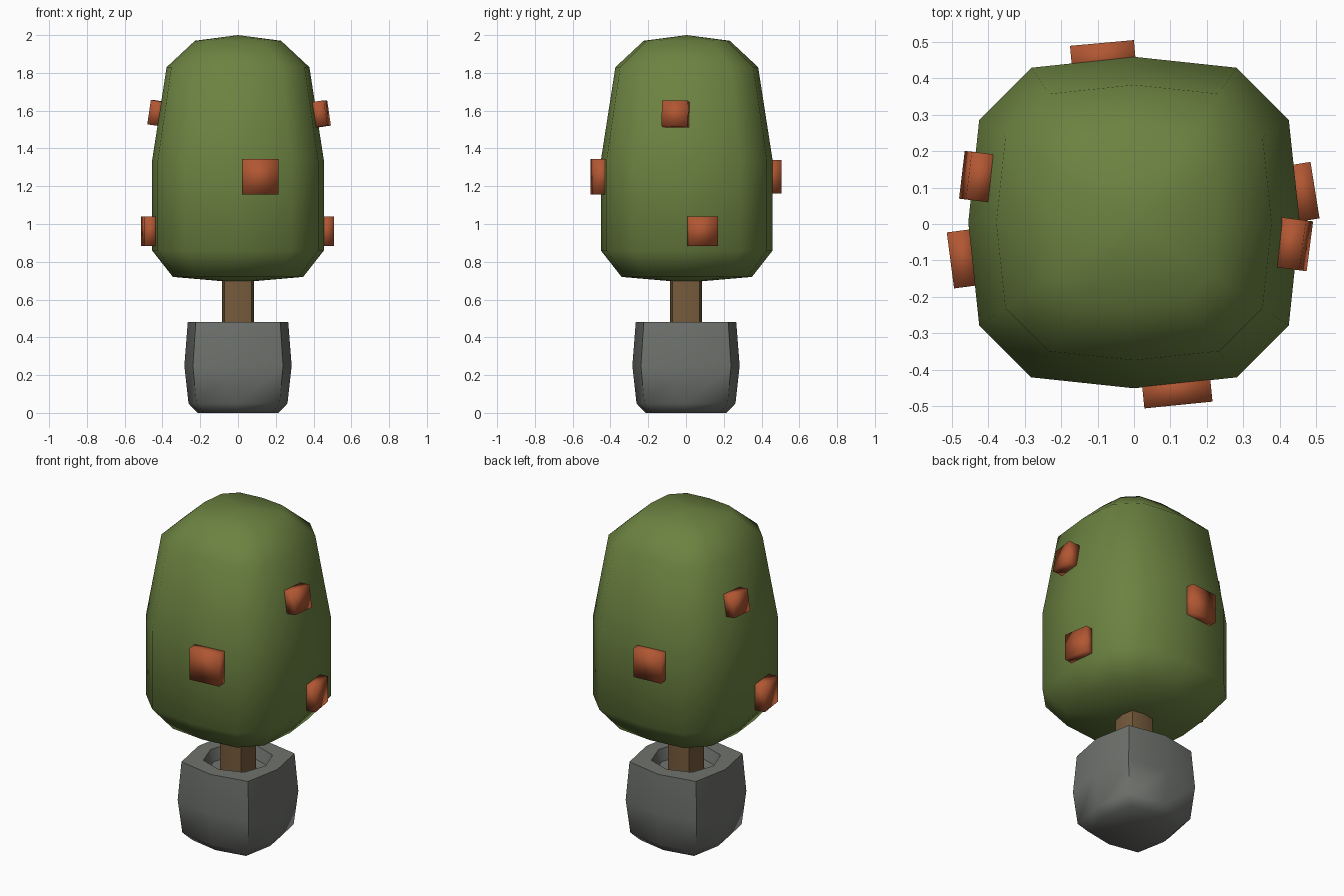
import bpy, bmesh, math
from mathutils import Vector

if "Cube" in bpy.data.objects:
    bpy.data.objects.remove(bpy.data.objects["Cube"])


def material(name, rgb):
    m = bpy.data.materials.new(name)
    m.diffuse_color = (*rgb, 1)
    m.use_nodes = True
    m.node_tree.nodes["Principled BSDF"].inputs["Base Color"].default_value = m.diffuse_color
    return m


GREEN = material("leaf green", (0.150, 0.225, 0.053))
BROWN = material("bark brown", (0.180, 0.105, 0.045))
GREY = material("stone grey", (0.160, 0.170, 0.155))
RUST = material("rust fruit", (0.440, 0.095, 0.032))

# one side of each cross-section (unit half-width), turned four times
BULGED_SQUARE = [(1, 0), (0.84, 0.84)]
ROUND_HOLE = [(1, 0), (0.74, 0.74)]
CHAMFERED = [(1, 0), (0.934, 0.62), (0.62, 0.934)]


def section(side):
    pts, cur = [], side
    for _ in range(4):
        pts += cur
        cur = [(-y, x) for x, y in cur]
    return pts


def finish(bm, name, mat, angle):
    bmesh.ops.recalc_face_normals(bm, faces=bm.faces)
    me = bpy.data.meshes.new(name)
    bm.to_mesh(me)
    bm.free()
    ob = bpy.data.objects.new(name, me)
    bpy.context.collection.objects.link(ob)
    me.materials.append(mat)
    bpy.ops.object.select_all(action='DESELECT')
    ob.select_set(True)
    bpy.context.view_layer.objects.active = ob
    bpy.ops.object.shade_smooth_by_angle(angle=math.radians(angle))
    return ob


def loft(name, rings, mat, z_start, z_end, angle):
    """Rings are (section, half width, z); both ends close to a centre point."""
    bm = bmesh.new()
    loops = [[bm.verts.new((x * r, y * r, z)) for x, y in section(s)]
             for s, r, z in rings]
    n = len(loops[0])
    for a, b in zip(loops, loops[1:]):
        for i in range(n):
            j = (i + 1) % n
            bm.faces.new((a[i], a[j], b[j], b[i]))
    for loop, z in ((loops[0], z_start), (loops[-1], z_end)):
        c = bm.verts.new((0, 0, z))
        for i in range(n):
            bm.faces.new((loop[i], loop[(i + 1) % n], c))
    return finish(bm, name, mat, angle)


def block(name, outer, normal, w, h, t):
    """Fruit block: centre of outer face, outward direction, width, height, depth."""
    nrm = Vector(normal).normalized()
    bm = bmesh.new()
    bmesh.ops.create_cube(bm, size=1)
    for v in bm.verts:
        v.co = Vector((v.co.x * w, v.co.y * h, v.co.z * t))
    side = Vector((0, 0, 1)).cross(nrm).normalized()
    up = nrm.cross(side)
    centre = Vector(outer) - nrm * t / 2
    for v in bm.verts:
        x, y, z = v.co
        v.co = centre + side * x + up * y + nrm * z
    finish(bm, name, RUST, 180)


# pot with hollow top
S, H = BULGED_SQUARE, ROUND_HOLE
loft("pot", [(S, 0.215, 0.0), (S, 0.262, 0.05), (S, 0.284, 0.25), (S, 0.266, 0.48),
             (H, 0.185, 0.48), (H, 0.165, 0.41)], GREY, 0.0, 0.39, 60)

# trunk
loft("trunk", [(S, 0.085, 0.36), (S, 0.085, 0.75)], BROWN, 0.36, 0.75, 60)

# foliage
C = CHAMFERED
crown = loft("foliage", [(C, 0.345, 0.72), (C, 0.455, 0.86), (C, 0.455, 1.335),
                         (C, 0.378, 1.83), (C, 0.228, 1.97)], GREEN, 0.69, 2.0, 180)
crown.location.y = 0.004

# fruit blocks
block("front_fruit", (0.122, -0.497, 1.25), (0.1, -1, 0), 0.188, 0.19, 0.085)
block("back_fruit", (-0.088, 0.497, 1.25), (-0.09, 1, 0), 0.176, 0.175, 0.085)
block("right_lower_fruit", (0.497, 0.093, 0.962), (1, 0.16, 0), 0.157, 0.155, 0.07)
block("left_lower_fruit", (-0.504, -0.1, 0.962), (-1, -0.13, 0), 0.155, 0.155, 0.07)
block("right_upper_fruit", (0.473, -0.06, 1.588), (1, -0.13, 0.15), 0.138, 0.135, 0.075)
block("left_upper_fruit", (-0.463, 0.134, 1.592), (-1, 0.12, 0.15), 0.132, 0.13, 0.075)
